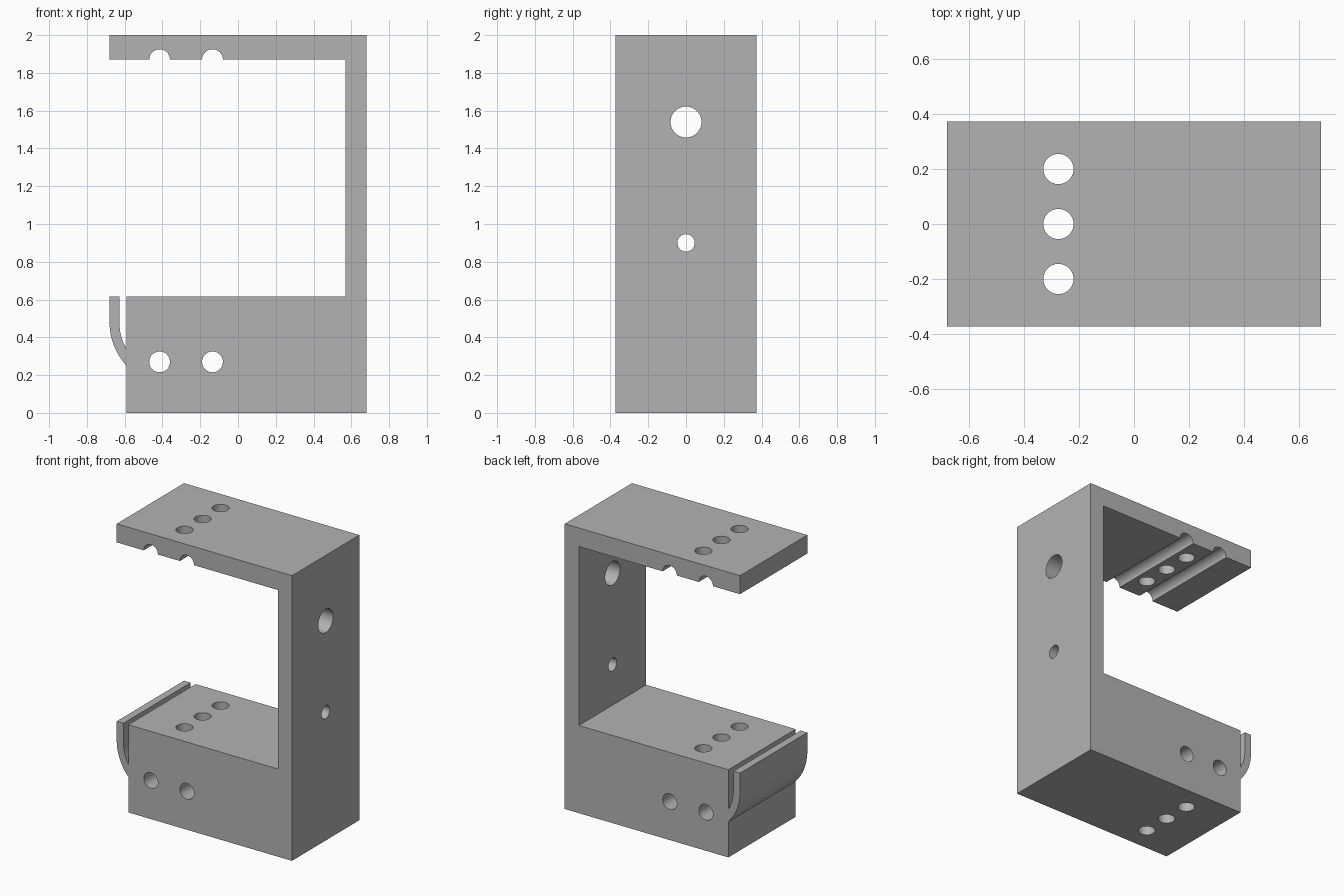
import bpy, bmesh, math
from mathutils import Matrix, Vector

cube = bpy.data.objects.get("Cube")
if cube:
    bpy.data.objects.remove(cube, do_unlink=True)

HALF_DEPTH = 0.373
LEFT, RIGHT = -0.68, 0.68
BLOCK_LEFT, WALL_IN = -0.59, 0.57
BLOCK_TOP, ARM_BOTTOM, TOP = 0.615, 1.87, 2.0

grey = bpy.data.materials.new("plain grey")
grey.use_nodes = True
colour = (0.45, 0.45, 0.45, 1)
grey.diffuse_color = colour
grey.node_tree.nodes["Principled BSDF"].inputs["Base Color"].default_value = colour


def make_object(name, bm):
    bmesh.ops.recalc_face_normals(bm, faces=bm.faces)
    mesh = bpy.data.meshes.new(name)
    bm.to_mesh(mesh)
    bm.free()
    mesh.materials.append(grey)
    obj = bpy.data.objects.new(name, mesh)
    bpy.context.collection.objects.link(obj)
    return obj


def clip_arc(radius, steps=14):
    """Points of the spring clip bend, from its straight lip down to the block."""
    cx, cz = LEFT + 0.339, 0.48
    end = math.acos((cx - BLOCK_LEFT) / radius)
    return [(cx - radius * math.cos(end * i / steps),
             cz - radius * math.sin(end * i / steps)) for i in range(steps + 1)]


# Side profile: block, wall, upper arm and the curved clip
profile = [(BLOCK_LEFT, 0), (RIGHT, 0), (RIGHT, TOP), (LEFT, TOP),
           (LEFT, ARM_BOTTOM), (WALL_IN, ARM_BOTTOM), (WALL_IN, BLOCK_TOP),
           (BLOCK_LEFT, BLOCK_TOP)]
profile += clip_arc(0.287)[::-1]
profile += [(LEFT + 0.052, BLOCK_TOP), (LEFT, BLOCK_TOP)]
profile += clip_arc(0.339)

bm = bmesh.new()
face = bm.faces.new([bm.verts.new((x, -HALF_DEPTH, z)) for x, z in profile])
extruded = bmesh.ops.extrude_face_region(bm, geom=[face])
bmesh.ops.translate(bm, vec=(0, 2 * HALF_DEPTH, 0),
                    verts=[v for v in extruded["geom"] if isinstance(v, bmesh.types.BMVert)])
bracket = make_object("bracket", bm)

# Drill holes and rod grooves
bm = bmesh.new()


def drill(centre, axis, radius, length):
    turn = Vector((0, 0, 1)).rotation_difference(Vector(axis)).to_matrix().to_4x4()
    bmesh.ops.create_cone(bm, cap_ends=True, segments=40, radius1=radius, radius2=radius,
                          depth=length, matrix=Matrix.Translation(centre) @ turn)


for x in (-0.415, -0.135):
    for z in (0.27, ARM_BOTTOM):
        drill((x, 0, z), (0, 1, 0), 0.055, 1)
for y in (-0.2, 0, 0.2):
    drill((-0.275, y, 1), (0, 0, 1), 0.055, 3)
for z, radius in ((1.54, 0.082), (0.9, 0.046)):
    drill((0.625, 0, z), (1, 0, 0), radius, 0.3)
cutter = make_object("hole_cutter", bm)
cutter.hide_render = True

cut = bracket.modifiers.new("holes", "BOOLEAN")
cut.operation = "DIFFERENCE"
cut.solver = "EXACT"
cut.object = cutter

bpy.ops.object.select_all(action="DESELECT")
bracket.select_set(True)
bpy.context.view_layer.objects.active = bracket
bpy.ops.object.modifier_apply(modifier=cut.name)
bpy.data.objects.remove(cutter, do_unlink=True)
bpy.ops.object.shade_smooth_by_angle(angle=math.radians(30))
